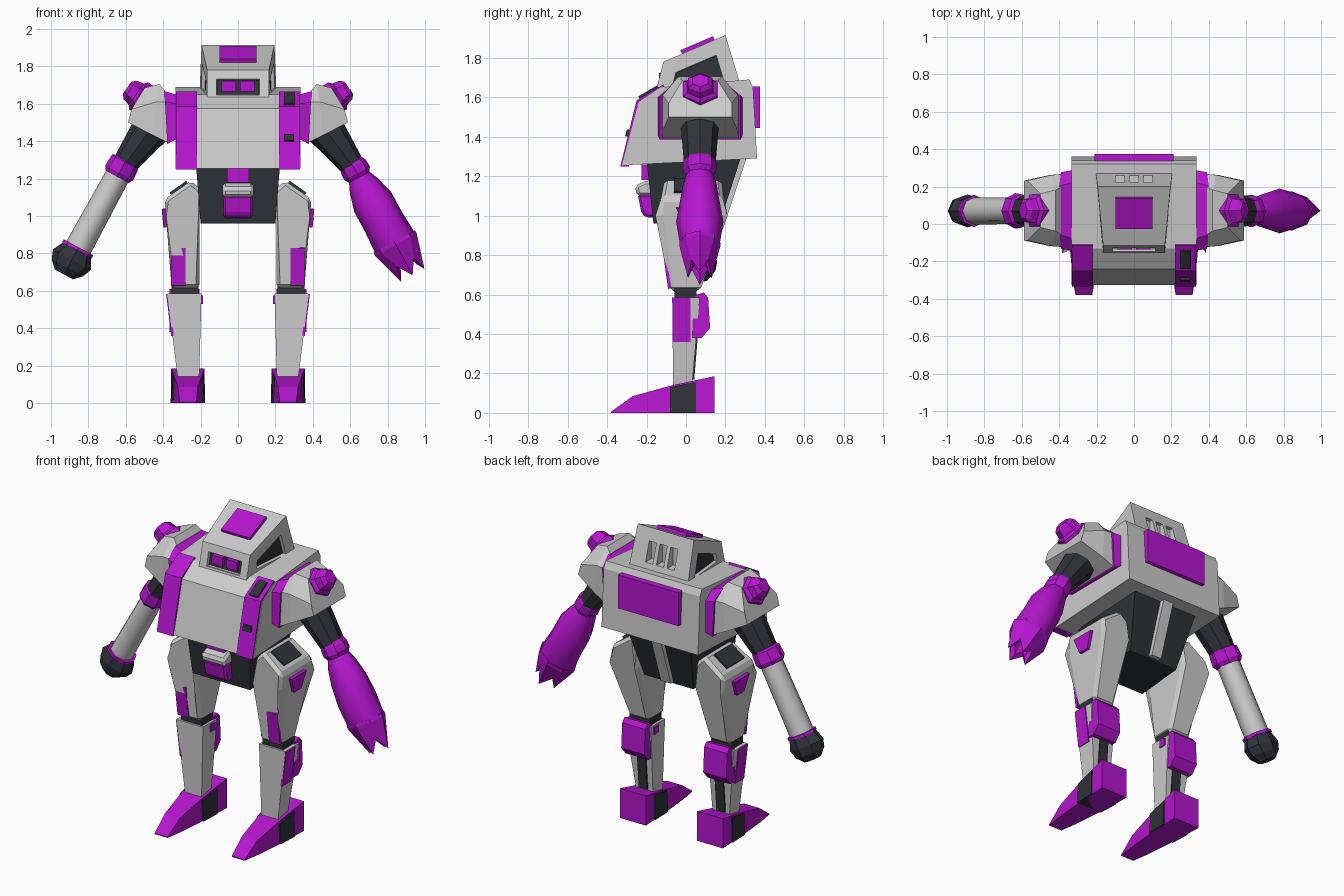
import bpy, bmesh
from math import sin, cos, tau
from mathutils import Vector as V

if "Cube" in bpy.data.objects:
    bpy.data.objects.remove(bpy.data.objects["Cube"])


def material(name, rgb):
    m = bpy.data.materials.new(name)
    m.diffuse_color = (*rgb, 1)
    m.use_nodes = True
    m.node_tree.nodes["Principled BSDF"].inputs["Base Color"].default_value = m.diffuse_color
    return m


PURPLE = material("purple", (0.47, 0.008, 0.63))
DARK = material("dark", (0.028, 0.032, 0.04))


def loft(name, rings, mat=None, mirror=False, bevel=0):
    """Skin a list of equal-length point rings and cap both ends."""
    n = len(rings[0])
    bm = bmesh.new()
    vs = [[bm.verts.new(p) for p in r] for r in rings]
    for a, b in zip(vs, vs[1:]):
        for i in range(n):
            j = (i + 1) % n
            bm.faces.new((a[i], a[j], b[j], b[i]))
    bm.faces.new(vs[0])
    bm.faces.new(vs[-1])
    bmesh.ops.recalc_face_normals(bm, faces=bm.faces)
    me = bpy.data.meshes.new(name)
    bm.to_mesh(me)
    bm.free()
    ob = bpy.data.objects.new(name, me)
    bpy.context.collection.objects.link(ob)
    if mat:
        me.materials.append(mat)
    if bevel:
        b = ob.modifiers.new("bevel", 'BEVEL')
        b.width, b.segments = bevel, 1
    if mirror:
        ob.modifiers.new("mirror", 'MIRROR').use_mirror_merge = False
    return ob


def prism(name, profile, x0, x1, mat=None, **kw):
    """Extrude a (y, z) profile across x."""
    return loft(name, [[(x, y, z) for y, z in profile] for x in (x0, x1)], mat, **kw)


def box(name, x, y, z, mat=None, **kw):
    return prism(name, [(y[0], z[0]), (y[1], z[0]), (y[1], z[1]), (y[0], z[1])], *x, mat, **kw)


def slab(name, corners, mat, t=0.012, **kw):
    """Thin plate on a surface; corners run counter-clockwise seen from outside."""
    c = [V(p) for p in corners]
    n = (c[1] - c[0]).cross(c[2] - c[0]).normalized()
    return loft(name, [[p - n * 0.008 for p in c], [p + n * t for p in c]], mat, **kw)


def tube(name, p0, p1, stations, mat=None, n=8, **kw):
    """Faceted limb along p0->p1; station = (distance or (even, odd), r, ry)."""
    p0 = V(p0)
    d = (V(p1) - p0).normalized()
    side = V((0, 1, 0)).cross(d)
    rings = []
    for t, r, ry in stations:
        tt = t if isinstance(t, tuple) else (t, t)
        rings.append([p0 + d * tt[i % 2] + side * r * cos(tau * i / n)
                      + V((0, ry * sin(tau * i / n), 0)) for i in range(n)])
    return loft(name, rings, mat, **kw)


# Torso with purple chest strips and back plate
prism("torso", [(-.325, 1.255), (-.24, 1.575), (-.13, 1.65), (.32, 1.69), (.34, 1.65), (.36, 1.29)], -.335, .335)
prism("chest_strip", [(-.333, 1.25), (-.25, 1.585), (-.115, 1.665), (-.1, 1.63), (-.21, 1.56), (-.29, 1.25)],
      .22, .332, PURPLE, mirror=True)
slab("chest_vent", [(.245, -.235, 1.594), (.305, -.235, 1.594), (.305, -.14, 1.65), (.245, -.14, 1.65)], DARK)
slab("chest_port", [(.245, -.297, 1.40), (.3, -.297, 1.40), (.3, -.288, 1.435), (.245, -.288, 1.435)], DARK)
box("back_plate", (-.21, .21), (.32, .375), (1.445, 1.655), PURPLE)

# Head: wedge with recessed front and side windows
head = loft("head", [[(-.165, -.16, 1.6), (.165, -.16, 1.6), (.165, -.115, 1.78), (-.165, -.115, 1.78)],
                     [(-.208, .295, 1.6), (.208, .295, 1.6), (.195, .2, 1.915), (-.195, .2, 1.915)]])
head.data.materials.append(None)
head.data.materials.append(DARK)
bm = bmesh.new()
bm.from_mesh(head.data)
bm.normal_update()
front = [f for f in bm.faces if f.normal.y < -.8]
sides = [f for f in bm.faces if abs(f.normal.x) > .8]
for faces, width in ((front, .05), (sides, .075)):
    bmesh.ops.inset_individual(bm, faces=faces, thickness=width, use_even_offset=True)
    bmesh.ops.inset_individual(bm, faces=faces, thickness=.002, depth=-.02, use_even_offset=True)
    for f in faces:
        f.material_index = 1
bm.to_mesh(head.data)
bm.free()
for x in (-.075, 0, .075):
    cutter = box("slit_cutter", (x - .025, x + .025), (.2, .34), (1.72, 1.84))
    cutter.hide_render = True
    cutter.hide_viewport = True
    cut = head.modifiers.new("slit", 'BOOLEAN')
    cut.object, cut.operation, cut.solver = cutter, 'DIFFERENCE', 'EXACT'
box("eye", (.012, .088), (-.137, -.1), (1.667, 1.722), PURPLE, mirror=True)
slab("head_plate", [(-.1, -.02, 1.82), (.1, -.02, 1.82), (.1, .145, 1.891), (-.1, .145, 1.891)], PURPLE, .02)


# Shoulder pads: hexagonal sections stepping outwards
def pad_ring(xb, xm, xt, a, b, zb, zm, zt):
    c = .072
    return [(xb, c - a, zb), (xm, c - a, zm), (xt, c - b, zt), (xt, c + b, zt), (xm, c + a, zm), (xb, c + a, zb)]


loft("shoulder_band", [pad_ring(.33, .33, .33, .215, .15, 1.41, 1.6, 1.65),
                       pad_ring(.378, .39, .40, .205, .13, 1.385, 1.61, 1.67)], PURPLE, mirror=True)
loft("shoulder_pad", [pad_ring(.372, .385, .39, .195, .125, 1.39, 1.61, 1.67),
                      pad_ring(.45, .44, .42, .19, .11, 1.43, 1.61, 1.705),
                      pad_ring(.588, .57, .50, .16, .09, 1.5, 1.57, 1.685)], mirror=True)
tube("shoulder_stud", (.47, .072, 1.6), (.6, .072, 1.69),
     [(0, .09, .1), (.075, .088, .1), (.09, .07, .075), (.13, .06, .07), (.15, .04, .045)],
     PURPLE, n=6, mirror=True)

# Arms
ELBOW, HAND = (.625, .07, 1.25), (.93, .07, .69)
tube("upper_arm", (.44, .07, 1.5), ELBOW, [(0, .11, .1), (.3, .065, .08)], DARK, mirror=True)
LE, LH = (-.625, .07, 1.25), (-.93, .07, .69)
tube("left_elbow_collar", LE, LH, [(-.06, .055, .07), (-.045, .08, .09), (.02, .085, .095), (.045, .07, .08)], PURPLE)
smooth = [tube("left_forearm", LE, LH, [(0, .066, .07), (.5, .073, .073)])]
tube("left_wrist_ring", LE, LH, [(.475, .09, .085), (.493, .09, .085)], PURPLE)
tube("left_fist", LE, LH, [(.49, .085, .075), (.55, .115, .088), (.6, .095, .08), (.64, .055, .05)], DARK)
tube("right_elbow_collar", ELBOW, HAND, [(-.045, .062, .075), (-.02, .075, .085), (.025, .078, .085), (.05, .06, .07)],
     PURPLE)
smooth.append(tube("right_forearm", ELBOW, HAND,
              [(.04, .058, .068), (.1, .085, .085), (.2, .112, .1), (.32, .112, .12), (.455, .12, .1)], PURPLE))
tube("right_claw", ELBOW, HAND, [(.44, .126, .104), (.46, .126, .104), ((.645, .565), .072, .06),
                                 ((.6, .55), .045, .04), (.5, .035, .03)], PURPLE)
bpy.ops.object.select_all(action='DESELECT')
for ob in smooth:
    ob.select_set(True)
bpy.context.view_layer.objects.active = smooth[0]
bpy.ops.object.shade_smooth_by_angle(angle=.85)

# Waist, spine and belt pouch
loft("waist", [[(-.225, -.2, 1.28), (.225, -.2, 1.28), (.225, .28, 1.3), (-.225, .28, 1.3)],
               [(-.2, -.165, .96), (.2, -.165, .96), (.17, .17, .96), (-.17, .17, .96)]], DARK)
prism("spine", [(.27, 1.3), (.31, 1.3), (.2, .97), (.15, .97)], -.035, .035)
box("belt_buckle", (-.06, .06), (-.225, -.18), (1.18, 1.26), PURPLE)
prism("pouch", [(-.15, 1.11), (-.245, 1.11), (-.225, 1.01), (-.2, .99), (-.15, .99)], -.078, .078, PURPLE, bevel=.012)
prism("pouch_lid", [(-.15, 1.18), (-.21, 1.175), (-.258, 1.15), (-.25, 1.1), (-.15, 1.1)], -.083, .083, bevel=.015)

# Thighs with hip patches
loft("thigh", [[(.19, -.11, 1.13), (.25, -.11, 1.19), (.393, -.13, 1.09), (.385, -.135, 1.0), (.355, -.08, .615),
                (.205, -.08, .615), (.205, -.135, 1.0)],
               [(.19, .19, 1.13), (.25, .18, 1.19), (.393, .19, 1.09), (.385, .19, 1.0), (.355, .07, .615),
                (.205, .07, .615), (.205, .19, 1.0)]], mirror=True, bevel=.02)
slab("hip_patch", [(.27, -.06, 1.178), (.36, -.06, 1.115), (.36, .11, 1.115), (.27, .11, 1.178)], DARK, mirror=True)
slab("hip_side_plate", [(.384, -.01, .94), (.384, .06, .94), (.393, .1, 1.04), (.393, -.05, 1.04)],
     PURPLE, .015, mirror=True)
slab("thigh_plate", [(.28, -.083, .63), (.357, -.083, .63), (.357, -.111, .83), (.28, -.111, .83)],
     PURPLE, .008, mirror=True)

# Lower legs
box("knee", (.21, .355), (-.058, .052), (.56, .64), DARK, mirror=True)
loft("shin", [[(.195, -.07, .585), (.378, -.07, .585), (.378, .07, .585), (.195, .07, .585)],
              [(.208, -.065, .13), (.322, -.065, .13), (.322, .03, .13), (.208, .03, .13)]], mirror=True)
slab("shin_side_plate", [(.351, -.068, .36), (.351, .022, .36), (.378, .022, .583), (.378, -.068, .583)],
     PURPLE, .006, mirror=True)
prism("calf_pod", [(.04, .595), (.09, .61), (.112, .585), (.122, .43), (.08, .38), (.03, .38)], .205, .365,
      PURPLE, mirror=True)
box("inner_knob", (.188, .21), (.0, .045), (.53, .575), PURPLE, mirror=True)
slab("ankle_strip", [(.3, .034, .17), (.24, .034, .17), (.24, .052, .39), (.3, .052, .39)], DARK, .008, mirror=True)


# Feet: tapered wedges with dark side bands
def foot(name, stations, mat):
    c = .268
    loft(name, [[(c - w, y, 0), (c + w, y, 0), (c + w * k, y, h), (c - w * k, y, h)] for y, w, h, k in stations],
         mat, mirror=True)


foot("foot", [(-.38, .045, .006, 1), (-.27, .062, .085, .85), (-.07, .08, .14, .9), (.145, .09, .186, 1)], PURPLE)
foot("foot_band", [(-.08, .087, .13, .93), (.05, .092, .157, .97)], DARK)
